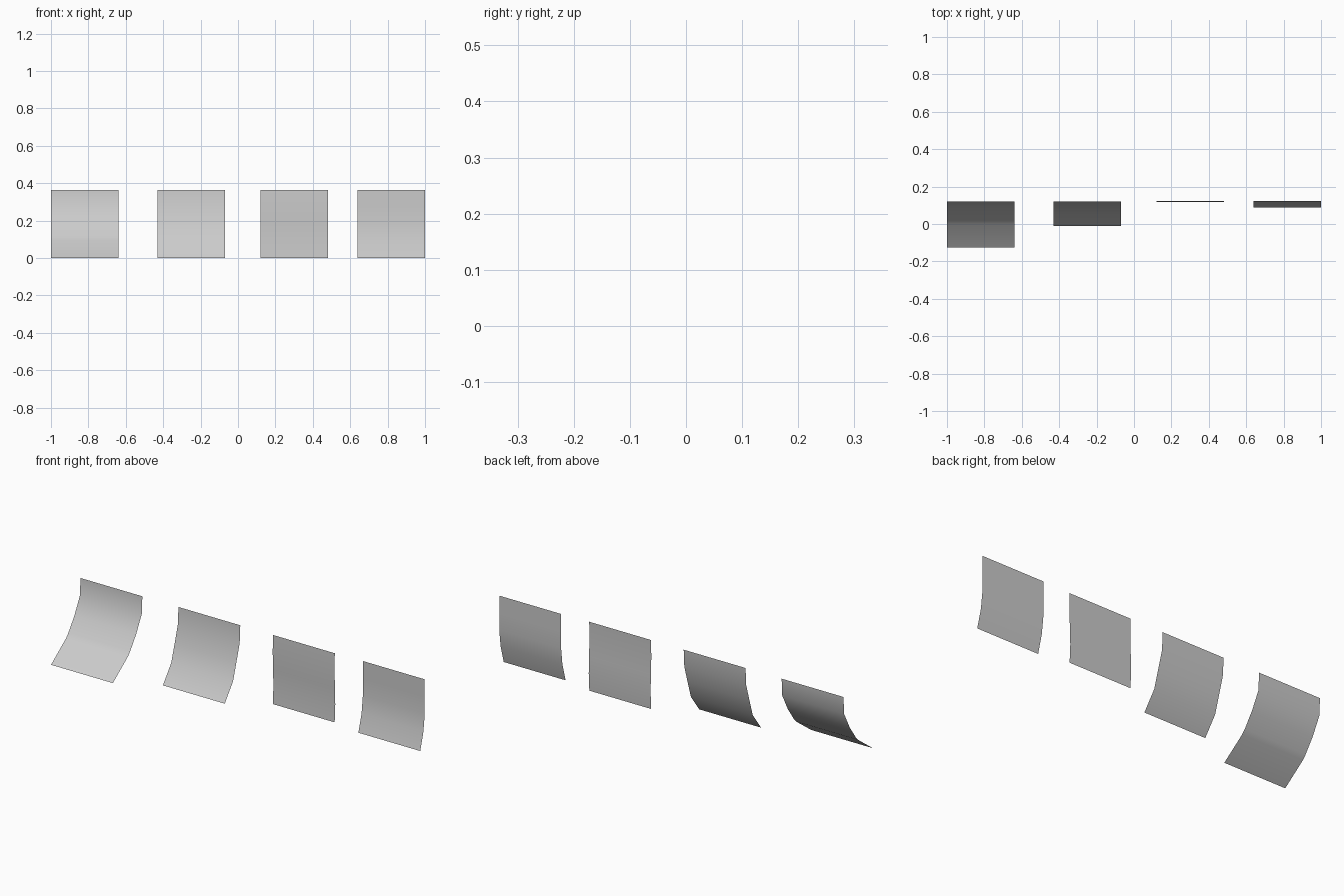
import bpy

if "Cube" in bpy.data.objects:
    bpy.data.objects.remove(bpy.data.objects["Cube"])

WIDTH = 0.36
COLUMNS = 4


def curved_panel(name, x_min, profile):
    """Sweep a (y, z) profile sideways into a thin, open sheet."""
    verts = [(x_min + WIDTH * c / COLUMNS, y, z)
             for y, z in profile for c in range(COLUMNS + 1)]
    n = COLUMNS + 1
    faces = [(r * n + c, r * n + c + 1, (r + 1) * n + c + 1, (r + 1) * n + c)
             for r in range(len(profile) - 1) for c in range(COLUMNS)]
    mesh = bpy.data.meshes.new(name)
    mesh.from_pydata(verts, [], faces)
    mesh.shade_smooth()
    obj = bpy.data.objects.new(name, mesh)
    bpy.context.collection.objects.link(obj)
    return obj


# Strongly flared sheet
curved_panel("flared_panel", -1.0,
             [(-0.126, 0), (-0.001, 0.092), (0.018, 0.113), (0.068, 0.184),
              (0.114, 0.272), (0.119, 0.363)])
# Moderately curved sheet
curved_panel("curved_panel", -0.43,
             [(-0.010, 0), (0.059, 0.092), (0.087, 0.182),
              (0.114, 0.272), (0.119, 0.363)])
# Almost flat sheet
curved_panel("flat_panel", 0.12,
             [(0.118, 0), (0.123, 0.092), (0.120, 0.182),
              (0.117, 0.272), (0.119, 0.363)])
# Sheet with a slightly kicked-out bottom
curved_panel("kicked_panel", 0.64,
             [(0.087, 0), (0.113, 0.092), (0.124, 0.182),
              (0.124, 0.272), (0.124, 0.363)])
